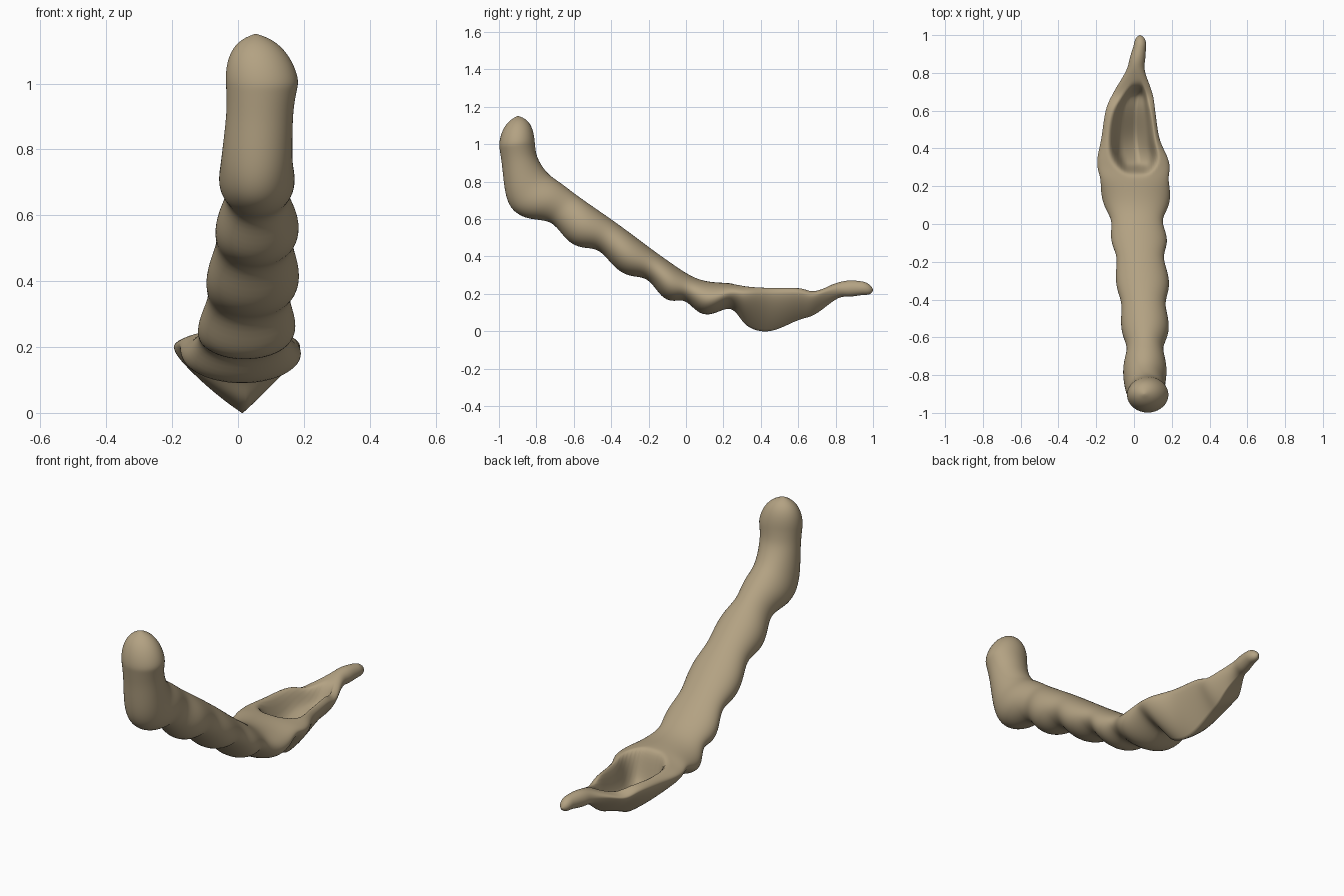
import bpy, bmesh, math
from mathutils import Vector

if "Cube" in bpy.data.objects:
    bpy.data.objects.remove(bpy.data.objects["Cube"])

# Main cross-sections: underside y,z | upper side y,z | left x, right x
STATIONS = [
    (-1, 1.0, -.81, 1.02, -.037, .185), (-.985, .9, -.795, .93, -.035, .168),
    (-.955, .7, -.74, .845, -.05, .165), (-.87, .612, -.66, .785, -.057, .172),
    (-.69, .575, -.565, .713, -.035, .15), (-.445, .443, -.36, .57, -.06, .155),
    (-.19, .29, -.13, .4, -.085, .145), (.01, .178, .06, .28, -.115, .14),
    (.23, .13, .235, .257, -.175, .18), (.33, .025, .33, .253, -.195, .185),
    (.45, 0, .45, .257, -.173, .135), (.6, .06, .6, .247, -.15, .112),
    (.69, .09, .69, .22, -.112, .098), (.81, .176, .81, .26, -.042, .057),
    (.88, .185, .88, .272, -.022, .06), (.95, .195, .95, .265, 0, .065),
]
SCALLOPS = range(4, 8)      # spans that swell into a scallop
AROUND, STEPS = 72, 14


def smooth(a, b, t):
    t = max(0, min(1, (t - a) / (b - a)))
    return t * t * (3 - 2 * t)


def catmull(a, b, c, d, t):
    return [.5 * (2 * q + (r - p) * t + (2 * p - 5 * q + 4 * r - s) * t * t
                  + (3 * q - p - 3 * r + s) * t ** 3) for p, q, r, s in zip(a, b, c, d)]


def section(st):
    by, bz, ty, tz, xl, xr = st
    cx, hw = (xl + xr) / 2, (xr - xl) / 2
    bowl = smooth(.12, .36, by) * (1 - smooth(.72, .85, by))
    m = .5 + .28 * bowl          # height of the widest line
    k = .62 * bowl               # how keel-shaped the underside is
    pts = []
    for i in range(AROUND):
        a = 2 * math.pi * i / AROUND
        c, s = math.cos(a), math.sin(a)
        under = m - m * ((1 - k) * abs(s) + k * (1 - abs(c)))
        h = m + (1 - m) * s if s > 0 else under
        x, y, z = cx + hw * c, by + (ty - by) * h, bz + (tz - bz) * h
        x += .03 * bowl * (1 - abs(c))
        # Hollow scoop pressed into the upper side
        wide = 1 - ((by - .5) / .23) ** 2
        if s > 0 and wide > 0:
            d = abs(c) / (.86 * wide ** .4)
            dig = (1 - smooth(.55, 1, d)) * smooth(0, .3, wide)
            floor = bz + (tz - bz) * under + .035
            z += (min(z, floor) - z) * dig
        pts.append(Vector((x, y, z)))
    return pts


def dome(ring, push):
    """Rings that close an end with a rounded cap."""
    mid = sum(ring, Vector()) / len(ring)
    caps = []
    for i in range(1, 12):
        a = math.pi / 2 * i / 11.3
        caps.append([mid + (p - mid) * math.cos(a) + Vector(push) * math.sin(a) for p in ring])
    return caps


# Body sections, with scallops swelling the underside and flanks of the handle
rings = []
n = len(STATIONS)
for i in range(n - 1):
    a, b = STATIONS[max(i - 1, 0)], STATIONS[i]
    c, d = STATIONS[i + 1], STATIONS[min(i + 2, n - 1)]
    for j in range(STEPS + (i == n - 2)):
        st = catmull(a, b, c, d, j / STEPS)
        if i in SCALLOPS:
            swell = math.sin(math.pi * (j / STEPS) ** .66) ** 1.1
            st[1] -= .075 * swell
            st[4] -= .028 * swell
            st[5] += .037 * swell
        rings.append(section(st))

# Rounded knob on the handle and rounded tip of the spout
rings = dome(rings[0], (-.02, .005, .14))[::-1] + rings + dome(rings[-1], (0, .05, -.01))

# Soften the creases lengthwise
for _ in range(9):
    inner = [[(p + q * 2 + r) / 4 for p, q, r in zip(r0, r1, r2)]
             for r0, r1, r2 in zip(rings, rings[1:], rings[2:])]
    rings = [rings[0]] + inner + [rings[-1]]

# Skin the rings
bm = bmesh.new()
rings = [[bm.verts.new(p) for p in r] for r in rings]
for r0, r1 in zip(rings, rings[1:]):
    for i in range(AROUND):
        j = (i + 1) % AROUND
        bm.faces.new((r0[i], r0[j], r1[j], r1[i]))
bm.faces.new(rings[0])
bm.faces.new(rings[-1])
bmesh.ops.recalc_face_normals(bm, faces=bm.faces)
for f in bm.faces:
    f.smooth = True
mesh = bpy.data.meshes.new("scoop")
bm.to_mesh(mesh)
bm.free()
scoop = bpy.data.objects.new("scoop", mesh)
bpy.context.collection.objects.link(scoop)

tan = bpy.data.materials.new("tan clay")
tan.diffuse_color = (.45, .36, .225, 1)
tan.use_nodes = True
tan.node_tree.nodes["Principled BSDF"].inputs["Base Color"].default_value = tan.diffuse_color
mesh.materials.append(tan)
